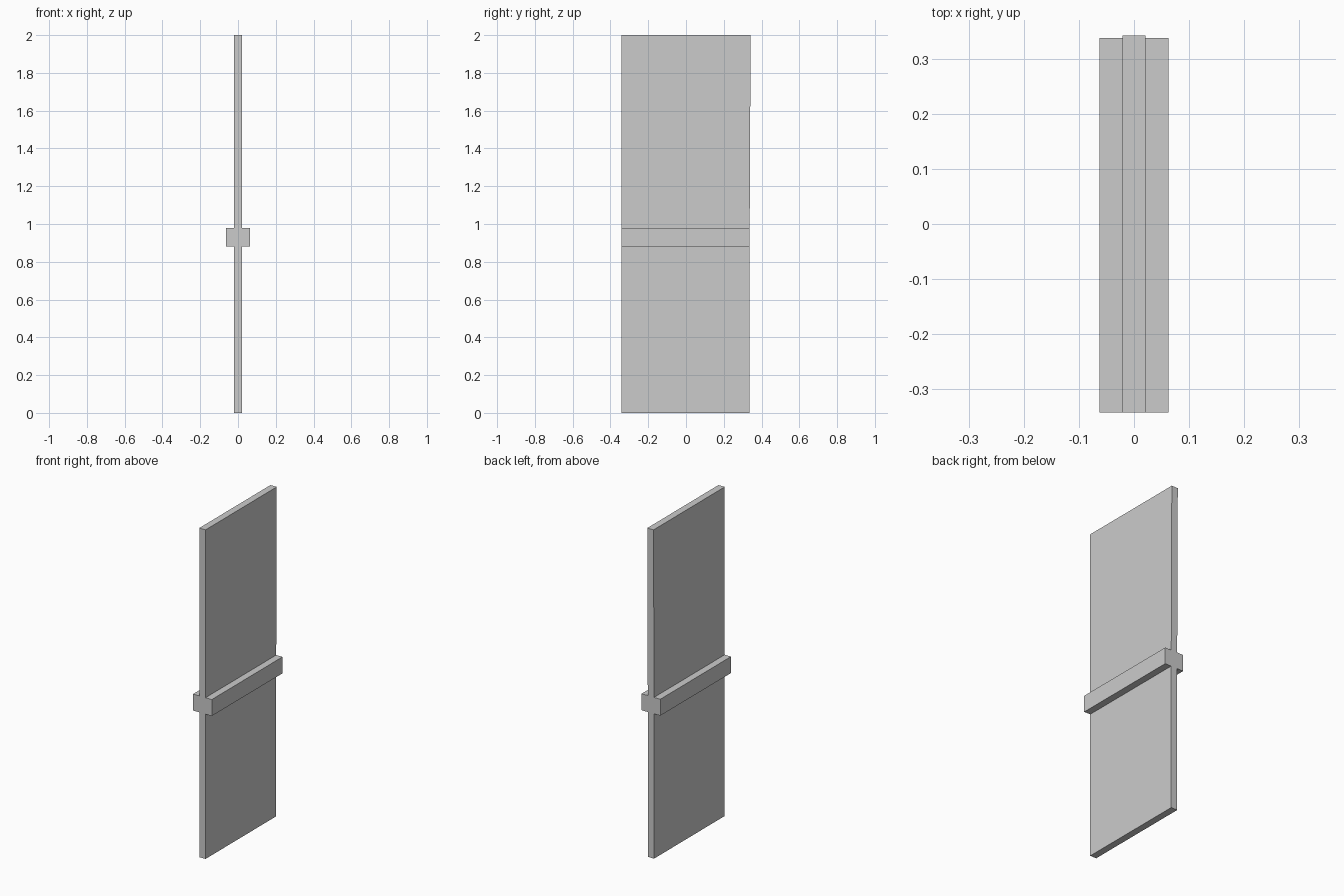
import bpy, bmesh

if "Cube" in bpy.data.objects:
    bpy.data.objects.remove(bpy.data.objects["Cube"])

def extrude_profile(name, pts, half_x):
    """Extrude a (y, z) outline symmetrically along x."""
    bm = bmesh.new()
    face = bm.faces.new([bm.verts.new((-half_x, y, z)) for y, z in pts])
    ext = bmesh.ops.extrude_face_region(bm, geom=[face])
    moved = [g for g in ext["geom"] if isinstance(g, bmesh.types.BMVert)]
    bmesh.ops.translate(bm, verts=moved, vec=(2 * half_x, 0, 0))
    bmesh.ops.recalc_face_normals(bm, faces=bm.faces)
    mesh = bpy.data.meshes.new(name)
    bm.to_mesh(mesh)
    bm.free()
    obj = bpy.data.objects.new(name, mesh)
    bpy.context.collection.objects.link(obj)
    return obj

FRONT, BACK, TOP_BACK = -0.342, 0.337, 0.342
RAIL_LOW, RAIL_HIGH = 0.88, 0.98

# Thin upright panel, its back edge leaning out slightly at the top
panel = extrude_profile("panel", [(FRONT, 0), (BACK, 0), (BACK, RAIL_HIGH),
                                  (TOP_BACK, 2), (FRONT, 2)], 0.021)

# Horizontal rail wrapping both faces of the panel
rail = extrude_profile("rail", [(FRONT, RAIL_LOW), (BACK, RAIL_LOW),
                                (BACK, RAIL_HIGH), (FRONT, RAIL_HIGH)], 0.063)

# Join the rail and panel into one clean solid
union = panel.modifiers.new("join_rail", 'BOOLEAN')
union.operation = 'UNION'
union.solver = 'EXACT'
union.object = rail
bpy.context.view_layer.objects.active = panel
panel.select_set(True)
bpy.ops.object.modifier_apply(modifier=union.name)
bpy.data.objects.remove(rail)
panel.name = "panel_with_rail"
